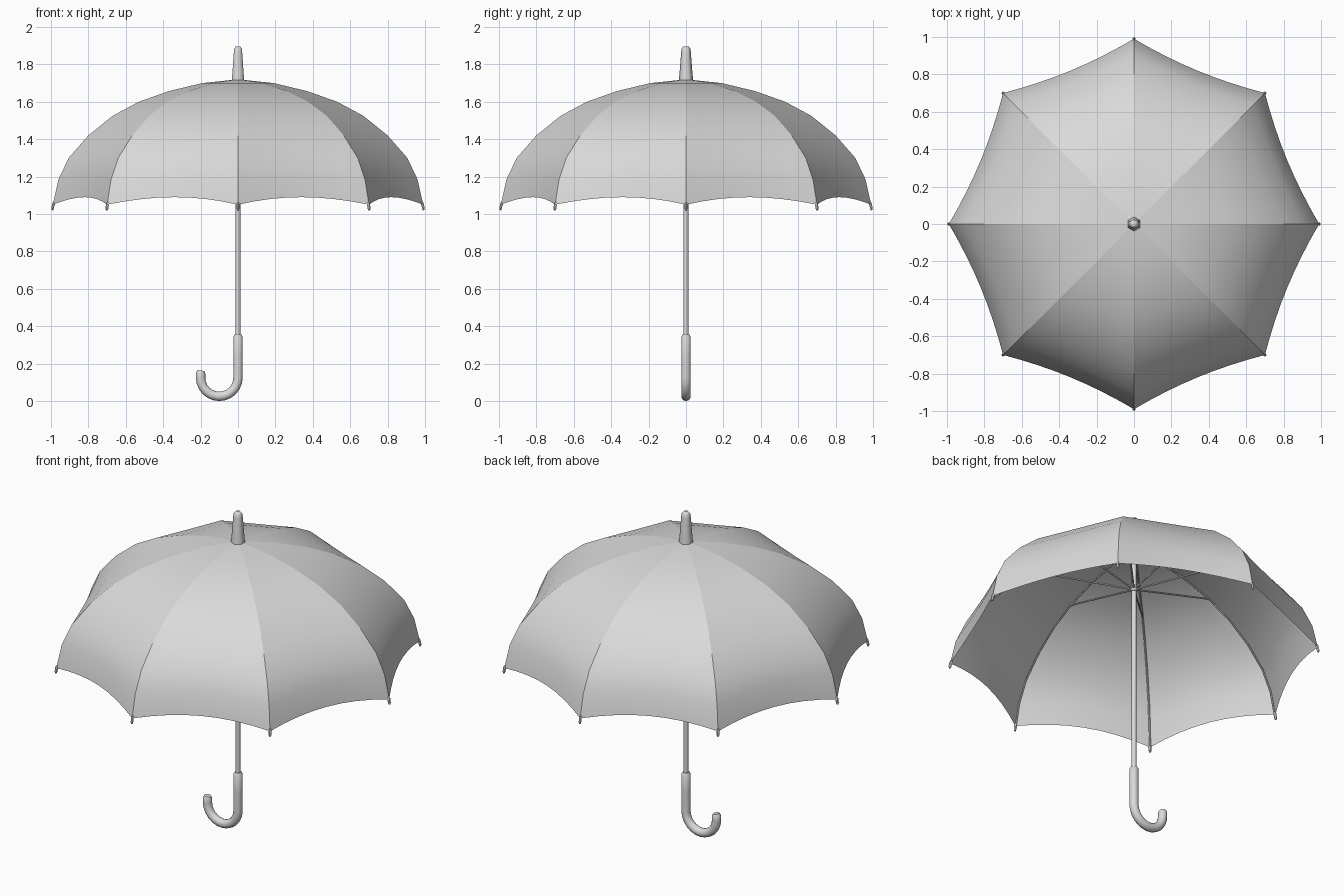
import bpy, bmesh
from math import cos, sin, pi, radians
from mathutils import Vector

if "Cube" in bpy.data.objects:
    bpy.data.objects.remove(bpy.data.objects["Cube"])

grey = bpy.data.materials.new("plain light grey")
grey.use_nodes = True
grey.diffuse_color = (0.7, 0.7, 0.7, 1)
grey.node_tree.nodes["Principled BSDF"].inputs["Base Color"].default_value = (0.7, 0.7, 0.7, 1)

RIBS = 8
# Rib profile from crown to rim: radius, height
PROFILE = [(0, 1.72), (0.19, 1.70), (0.37, 1.657), (0.53, 1.60), (0.67, 1.525),
           (0.80, 1.42), (0.905, 1.30), (0.96, 1.185), (0.99, 1.05)]


def finish(name, bm):
    mesh = bpy.data.meshes.new(name)
    bm.to_mesh(mesh)
    bm.free()
    obj = bpy.data.objects.new(name, mesh)
    bpy.context.collection.objects.link(obj)
    mesh.materials.append(grey)
    return obj


def smooth(obj, angle):
    bpy.ops.object.select_all(action="DESELECT")
    obj.select_set(True)
    bpy.context.view_layer.objects.active = obj
    bpy.ops.object.shade_smooth_by_angle(angle=radians(angle))


def lathe(name, profile, sides, turn=0.0):
    """Closed solid of revolution around z."""
    bm = bmesh.new()
    rings = [[bm.verts.new((r * cos(turn + 2 * pi * i / sides),
                            r * sin(turn + 2 * pi * i / sides), z))
              for i in range(sides)] for r, z in profile]
    for low, high in zip(rings, rings[1:]):
        for i in range(sides):
            j = (i + 1) % sides
            bm.faces.new((low[i], low[j], high[j], high[i]))
    bm.faces.new(rings[0][::-1])
    bm.faces.new(rings[-1])
    return finish(name, bm)


def tubes(name, paths, radius, sides, end_scale=1.0):
    """Round rods that follow the given point lists."""
    curve = bpy.data.curves.new(name, "CURVE")
    curve.dimensions = "3D"
    curve.bevel_depth = radius
    curve.bevel_resolution = sides // 2 - 2
    curve.use_fill_caps = True
    for path in paths:
        line = curve.splines.new("POLY")
        line.points.add(len(path) - 1)
        for k, (point, co) in enumerate(zip(line.points, path)):
            point.co = (*co, 1)
            point.radius = end_scale if k in (0, len(path) - 1) else 1
    obj = bpy.data.objects.new(name, curve)
    bpy.context.collection.objects.link(obj)
    bpy.ops.object.select_all(action="DESELECT")
    obj.select_set(True)
    bpy.context.view_layer.objects.active = obj
    bpy.ops.object.convert(target="MESH")
    obj = bpy.context.object
    obj.data.materials.clear()
    obj.data.materials.append(grey)
    smooth(obj, 50)


def on_rib(i, r, z):
    a = 2 * pi * i / RIBS
    return Vector((r * cos(a), r * sin(a), z))


# Canopy: eight panels, pulled in and scalloped between the ribs
STEPS = 8
bm = bmesh.new()
crown = bm.verts.new((0, 0, PROFILE[0][1]))
columns = []
for i in range(RIBS):
    for s in range(STEPS):
        u = s / STEPS
        sag = 4 * u * (1 - u)
        column = [crown]
        for k, (r, z) in enumerate(PROFILE[1:], 1):
            t = k / (len(PROFILE) - 1)
            p = on_rib(i, r, z).lerp(on_rib(i + 1, r, z), u)
            pull = 1 - 0.03 * sag * t
            column.append(bm.verts.new((p.x * pull, p.y * pull, p.z + 0.04 * sag * t ** 3)))
        columns.append(column)
for c, left in enumerate(columns):
    right = columns[(c + 1) % len(columns)]
    bm.faces.new((crown, left[1], right[1]))
    for k in range(1, len(PROFILE) - 1):
        bm.faces.new((left[k], left[k + 1], right[k + 1], right[k]))
for face in bm.faces:
    face.smooth = True
# Seams stay crisp along the ribs
for column in columns[::STEPS]:
    for a, b in zip(column, column[1:]):
        bm.edges.get((a, b)).smooth = False
finish("canopy", bm)

# Ribs under the seams, stretchers and rim tips
tubes("ribs", [[on_rib(i, max(r - 0.005, 0.01), z - 0.007) for r, z in PROFILE]
               for i in range(RIBS)], 0.005, 6)
tubes("stretchers", [[on_rib(i, 0.012, 1.46), on_rib(i, 0.53, 1.595)]
                     for i in range(RIBS)], 0.005, 6)
tubes("rim_tips", [[on_rib(i, 0.984, 1.065), on_rib(i, 0.987, 1.055),
                    on_rib(i, 0.991, 1.03), on_rib(i, 0.992, 1.02)]
                   for i in range(RIBS)], 0.008, 6, 0.6)

# Shaft, runner and top spike
smooth(lathe("shaft", [(0.013, 0.34), (0.013, 1.73)], 10), 50)
smooth(lathe("runner", [(0.018, 1.445), (0.018, 1.475)], 10), 50)
smooth(lathe("top_spike", [(0.038, 1.715), (0.034, 1.76), (0.026, 1.865),
                           (0.023, 1.885), (0.015, 1.895)], 6, pi / 2), 65)

# Hooked handle
hook = [(0, 0, 0.355), (0, 0, 0.345), (0, 0, 0.24)]
for s in range(13):
    a = -pi * s / 12
    hook.append((-0.1 + 0.1 * cos(a), 0, 0.125 + 0.1 * sin(a)))
hook += [(-0.2, 0, 0.15), (-0.198, 0, 0.163)]
tubes("handle", [hook], 0.025, 12, 0.72)
